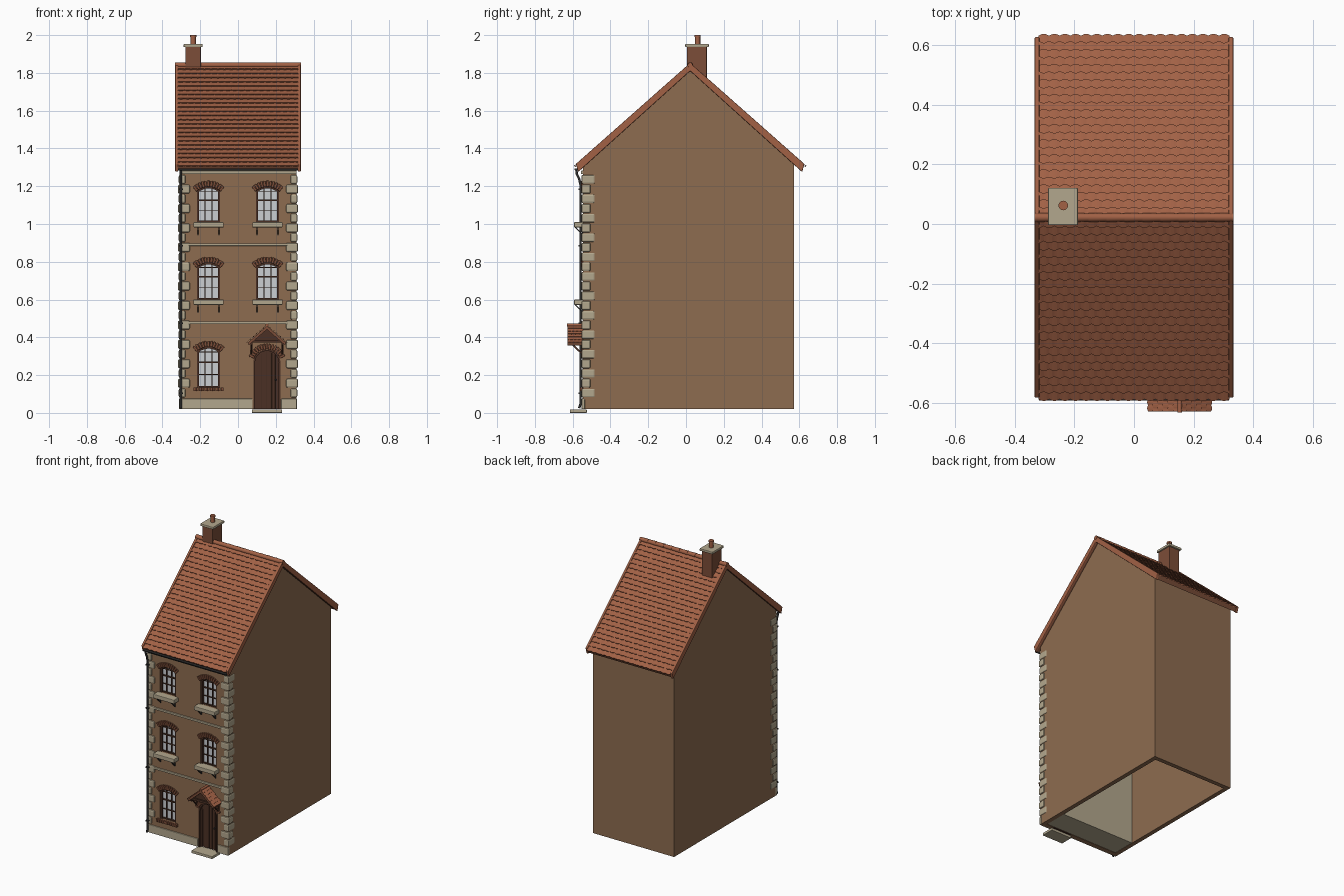
import bpy, bmesh, random
from math import sin, cos, asin, sqrt, pi, atan2
from mathutils import Matrix, Vector

if "Cube" in bpy.data.objects:
    bpy.data.objects.remove(bpy.data.objects["Cube"])

random.seed(3)


def mat(name, rgb):
    m = bpy.data.materials.new(name)
    m.diffuse_color = (*rgb, 1)
    m.use_nodes = True
    m.node_tree.nodes["Principled BSDF"].inputs["Base Color"].default_value = m.diffuse_color
    return m


BRICK = mat("wall_brown", (0.27, 0.15, 0.08))
TILE = mat("roof_red", (0.36, 0.12, 0.06))
RED = mat("brick_red", (0.2, 0.075, 0.04))
STONE = mat("stone", (0.45, 0.39, 0.27))
WOOD = mat("dark_wood", (0.07, 0.03, 0.018))
IRON = mat("iron", (0.03, 0.03, 0.03))
GLASS = mat("glass", (0.6, 0.62, 0.65))


def finish(name, bm, m, bevel=0, smooth=False):
    bmesh.ops.recalc_face_normals(bm, faces=bm.faces)
    me = bpy.data.meshes.new(name)
    bm.to_mesh(me)
    bm.free()
    ob = bpy.data.objects.new(name, me)
    bpy.context.collection.objects.link(ob)
    me.materials.append(m)
    if bevel:
        b = ob.modifiers.new("bevel", 'BEVEL')
        b.width, b.segments = bevel, 2
    if smooth:
        for o in bpy.context.selected_objects:
            o.select_set(False)
        bpy.context.view_layer.objects.active = ob
        ob.select_set(True)
        bpy.ops.object.shade_smooth_by_angle(angle=0.7)
    return ob


def boxes(name, items, m, bevel=0):
    """Boxes given as (lo, hi) or (centre, size, rotation about y or matrix)."""
    bm = bmesh.new()
    for it in items:
        a, b = Vector(it[0]), Vector(it[1])
        rot = Matrix.Identity(4)
        if len(it) == 2:
            a, b = (a + b) / 2, b - a
        else:
            rot = it[2] if isinstance(it[2], Matrix) else Matrix.Rotation(it[2], 4, 'Y')
        bmesh.ops.create_cube(bm, size=1, matrix=Matrix.Translation(a) @ rot @ Matrix.Diagonal((*b, 1)))
    return finish(name, bm, m, bevel)


def prism(name, pts, axis, a, b, m):
    """Extrude a (y,z) profile along x (axis 0) or an (x,z) profile along y (axis 1)."""
    bm = bmesh.new()
    f = bm.faces.new([bm.verts.new((a, p, q) if axis == 0 else (p, a, q)) for p, q in pts])
    ext = bmesh.ops.extrude_face_region(bm, geom=[f])['geom']
    d = Vector((b - a, 0, 0) if axis == 0 else (0, b - a, 0))
    bmesh.ops.translate(bm, verts=[v for v in ext if isinstance(v, bmesh.types.BMVert)], vec=d)
    return finish(name, bm, m)


def arc_bricks(cx, cz, r, half, n, size_r, y0, y1, fill=0.88):
    w = 2 * half * r / n * fill
    out = []
    for i in range(n):
        a = -half + (i + 0.5) * 2 * half / n
        out.append(((cx + r * sin(a), (y0 + y1) / 2, cz + r * cos(a)), (w, y1 - y0, size_r), a))
    return out


def arch_profile(cx, z0, cz, r, hw):
    a = asin(hw / r)
    return [(cx - hw, z0)] + [(cx + r * sin(-a + 2 * a * i / 14), cz + r * cos(-a + 2 * a * i / 14))
                              for i in range(15)] + [(cx + hw, z0)]


def tiles(name, ridge, eave, along, rows, cols, lift, scallop):
    """Overlapping courses of slightly curved tiles between a ridge and an eave."""
    ridge, eave, along = Vector(ridge), Vector(eave), Vector(along)
    up = ridge - eave
    n = up.cross(along).normalized()
    n = n if n.z > 0 else -n
    bm = bmesh.new()
    for i in range(rows):
        lines = [[], [], []]
        for j in range(cols * 4 + 1):
            ph = j / 4 + 0.5 * (i % 2)
            wave = abs(sin(pi * ph))
            base = eave + along * (j / (cols * 4))
            low = base + up * (i / rows) - up.normalized() * scallop * wave
            lines[0].append(bm.verts.new(low))
            lines[1].append(bm.verts.new(low + n * lift * (0.6 + 0.4 * wave)))
            lines[2].append(bm.verts.new(base + up * min(1, (i + 1) / rows) + n * 0.001))
        for p, q in ((0, 1), (1, 2)):
            for j in range(cols * 4):
                bm.faces.new((lines[p][j], lines[p][j + 1], lines[q][j + 1], lines[q][j]))
    return finish(name, bm, m=TILE)


def tube(name, pts, r, m, fill='FULL'):
    cu = bpy.data.curves.new(name, 'CURVE')
    cu.dimensions, cu.bevel_depth, cu.bevel_resolution, cu.use_fill_caps = '3D', r, 3, True
    s = cu.splines.new('POLY')
    s.points.add(len(pts) - 1)
    for p, c in zip(s.points, pts):
        p.co = (*c, 1)
    ob = bpy.data.objects.new(name, cu)
    bpy.context.collection.objects.link(ob)
    cu.materials.append(m)


# hollow house shell, open at the bottom, with window and door openings
F = -0.545
shell = prism("house_walls", [(F, 0.02), (F, 1.31), (0.02, 1.812), (0.573, 1.315), (0.573, 0.02)], 0, -0.31, 0.31, BRICK)
cutters = [prism("cut", [(F + .03, -0.1), (F + .03, 1.30), (0.02, 1.775), (0.543, 1.305), (0.543, -0.1)], 0, -0.28, 0.28, BRICK)]
# window: x centre, opening bottom, arch top
wins = [(-.156, 1.01, 1.228), (.156, 1.01, 1.228), (-.156, .60, .825), (.156, .60, .825), (-.156, .135, .38)]
for x, z0, zt in wins:
    cutters.append(prism("cut", arch_profile(x, z0, zt - .124, .094, .061), 1, -0.7, -0.5, BRICK))
DX, DZ = 0.153, 0.265
cutters.append(prism("cut", arch_profile(DX, 0.0, DZ, .0701, .07), 1, -0.7, -0.5, BRICK))
bpy.context.view_layer.objects.active = shell
for c in cutters:
    b = shell.modifiers.new("opening", 'BOOLEAN')
    b.operation, b.solver, b.object = 'DIFFERENCE', 'EXACT', c
    bpy.ops.object.modifier_apply(modifier=b.name)
    bpy.data.objects.remove(c)

# shallow room behind the front wall
boxes("room_back_and_floor", [((-.28, -.365, .022), (.28, -.355, 1.38)), ((-.28, -.515, .022), (.28, -.355, .03))], STONE)

# windows: glass, frames, glazing bars, brick arches, sills
arches, frames, sills, brackets = [], [], [], []
for k, (x, z0, zt) in enumerate(wins):
    cz = zt - .124
    prism(f"window_glass_{k}", arch_profile(x, z0, cz, .094, .061), 1, -.524, -.52, GLASS)
    arches += arc_bricks(x, cz, .109, .757, 11, .032, F - .01, F + .01)
    frames += arc_bricks(x, cz, .089, .70, 10, .01, F + .006, F + .022, 1.05)
    zs = cz + sqrt(.094 ** 2 - .061 ** 2)
    for s in (-1, 1):
        frames.append(((x + s * .056, F + .014, (z0 + zs) / 2), (.01, .016, zs - z0), 0))
        frames.append(((x + s * .019, F + .018, (z0 + zt - .034) / 2), (.005, .01, zt - .034 - z0), 0))
    for t in (0, .3, .6, .85):
        frames.append(((x, F + .018, z0 + .004 + t * (zt - .03 - z0)), (.122, .01, .008 if t in (0, .6) else .004), 0))
    if z0 > .5:
        sills.append(((x - .08, -.592, z0 - .028), (x + .08, F + .02, z0)))
        for s in (-.055, .055):
            brackets.append(((x + s, -.567, z0 - .046), (.006, .006, .055), Matrix.Rotation(.8, 4, 'X')))
            brackets.append(((x + s - .003, F - .005, z0 - .07), (x + s + .003, F, z0 - .028)))
    else:
        boxes("ground_sill_bricks", [((x - .08 + i * .0146, F - .016, z0 - .02), (x - .067 + i * .0146, F + .02, z0)) for i in range(11)], RED, .002)
boxes("window_arches", arches, RED, .0025)
boxes("window_frames", frames, WOOD)
boxes("window_sills", sills, STONE, .004)
boxes("sill_brackets", brackets, IRON)

# corner stones, alternating long and short
quoins = []
N = 23
h = (1.262 - .08) / N
for i in range(N):
    long = i % 2
    z = .08 + i * h
    for s in (-1, 1):
        xa, xb = sorted((s * (.255 if long else .278), s * (.318 if long else .314)))
        quoins.append(((xa, F - .009, z + .002), (xb, -.505 if long else -.482, z + h - .002)))
boxes("corner_stones", quoins, STONE, .008)

# plinth, string courses and cornice
boxes("plinth", [((-.312, F - .008, .02), (DX - .075, F + .01, .075)), ((DX + .075, F - .008, .02), (.312, F + .01, .075))], STONE, .004)
boxes("string_courses", [((-.262, F - .01, z), (.262, F + .01, z + .014)) for z in (.47, .884)]
      + [((-.31, F - .012, 1.264), (.31, F + .01, 1.282))], STONE, .003)

# door with planks, brick arch and step
prism("door_panel", arch_profile(DX, .02, DZ, .0701, .07), 1, -.53, -.518, WOOD)
planks = []
for i in range(6):
    x = -.058 + i * .0232
    planks.append(((DX + x - .0095, -.535, .022), (DX + x + .0095, -.525, DZ + sqrt(.066 ** 2 - min(abs(x) + .006, .065) ** 2))))
boxes("door_planks", planks, WOOD, .002)
boxes("door_frame", arc_bricks(DX, DZ, .067, pi / 2, 14, .009, F - .004, F + .02, 1.08)
      + [((DX + s * .067 - .0045, F - .004, .02), (DX + s * .067 + .0045, F + .02, DZ)) for s in (-1, 1)], WOOD)
boxes("door_arch", arc_bricks(DX, DZ, .087, 1.25, 15, .03, F - .01, F + .01), RED, .0025)
boxes("door_hardware", [((DX + .04, -.546, .17), (DX + .05, -.533, .18))], IRON, .002)
boxes("door_step", [((DX - .08, -.615, 0), (DX + .08, F + .02, .018))], STONE, .003)

# tiled canopy over the door
AZ, EZ, HW, CF = .462, .372, .1, -.628
prism("canopy_slab", [(DX - HW, EZ), (DX, AZ), (DX + HW, EZ), (DX + HW - .004, EZ - .014), (DX, AZ - .02), (DX - HW + .004, EZ - .014)], 1, CF, F + .01, RED)
for s, n in ((-1, "left"), (1, "right")):
    tiles("canopy_tiles_" + n, (DX, CF, AZ), (DX + s * (HW + .003), CF, EZ), (0, F - CF, 0), 6, 4, .006, .003)
prism("canopy_pediment", [(DX - .075, .385), (DX, .447), (DX + .075, .385)], 1, CF + .02, CF + .028, WOOD)
boxes("canopy_beams", [((DX - .085, CF + .01, .372), (DX + .085, CF + .022, .386))]
      + [((DX + s * .082 - .006, CF + .01, .36), (DX + s * .082 + .006, F, .374)) for s in (-1, 1)]
      + [((DX + s * .082, -.575, .337), (.008, .009, .075), Matrix.Rotation(.8, 4, 'X')) for s in (-1, 1)]
      + [((DX + s * .082 - .005, F - .01, .30), (DX + s * .082 + .005, F, .36)) for s in (-1, 1)], WOOD)
tube("canopy_ridge", [(DX, CF - .003, AZ + .003), (DX, F, AZ + .003)], .008, TILE)

# main roof: slab, tiles, verges, ridge
RY, RZ, EH, HS = .022, 1.84, 1.305, .605
def chevron(up, down, out):
    k = (RZ - EH) / HS
    e = EH - k * out
    return [(RY - HS - out, e + up), (RY, RZ + up), (RY + HS + out, e + up),
            (RY + HS + out - .012, e - down), (RY, RZ - down), (RY - HS - out + .012, e - down)]
prism("roof_slab", chevron(0, .026, -.004), 0, -.322, .322, RED)
for s, n in ((-1, "front"), (1, "back")):
    tiles("roof_tiles_" + n, (-.32, RY, RZ), (-.32, RY + s * HS, EH), (.64, 0, 0), 24, 18, .010, .005)
for s, n in ((-1, "left"), (1, "right")):
    xa, xb = sorted((s * .317, s * .333))
    v = prism("roof_verge_" + n, chevron(.013, .03, 0), 0, xa, xb, TILE)
    b = v.modifiers.new("bevel", 'BEVEL')
    b.width, b.segments = .004, 2
bm = bmesh.new()
for i in range(11):
    x = -.302 + i * .0604
    bmesh.ops.create_cone(bm, cap_ends=True, segments=14, radius1=.0155, radius2=.0135, depth=.064,
                          matrix=Matrix.Translation((x, RY, RZ + .001)) @ Matrix.Rotation(pi / 2, 4, 'Y'))
finish("ridge_tiles", bm, TILE, smooth=True)

# gutter and downpipe
gut = [(-.58 + .011 * cos(pi + i * pi / 8), 1.293 + .011 * sin(pi + i * pi / 8)) for i in range(9)]
prism("gutter", gut, 0, -.318, .318, IRON)
tube("downpipe", [(-.302, -.58, 1.285), (-.302, -.578, 1.265), (-.302, -.566, 1.24), (-.302, -.559, 1.21),
                  (-.302, -.559, .045), (-.302, -.566, .025)], .0065, IRON)
boxes("pipe_clips", [((-.312, -.568, z), (-.292, F, z + .008)) for z in (.1, .47, .88, 1.18)], IRON)

# chimney with cap and pot
boxes("chimney_stack", [((-.278, .005, 1.74), (-.197, .11, 1.938))], RED, .002)
boxes("chimney_cap", [((-.288, -.004, 1.936), (-.188, .121, 1.953))], STONE, .004)
bm = bmesh.new()
for r, z, d in ((.0135, 1.973, .05), (.016, 1.9945, .011)):
    bmesh.ops.create_cone(bm, cap_ends=True, segments=20, radius1=r, radius2=r, depth=d,
                          matrix=Matrix.Translation((-.237, .062, z)))
finish("chimney_pot", bm, TILE, smooth=True)
